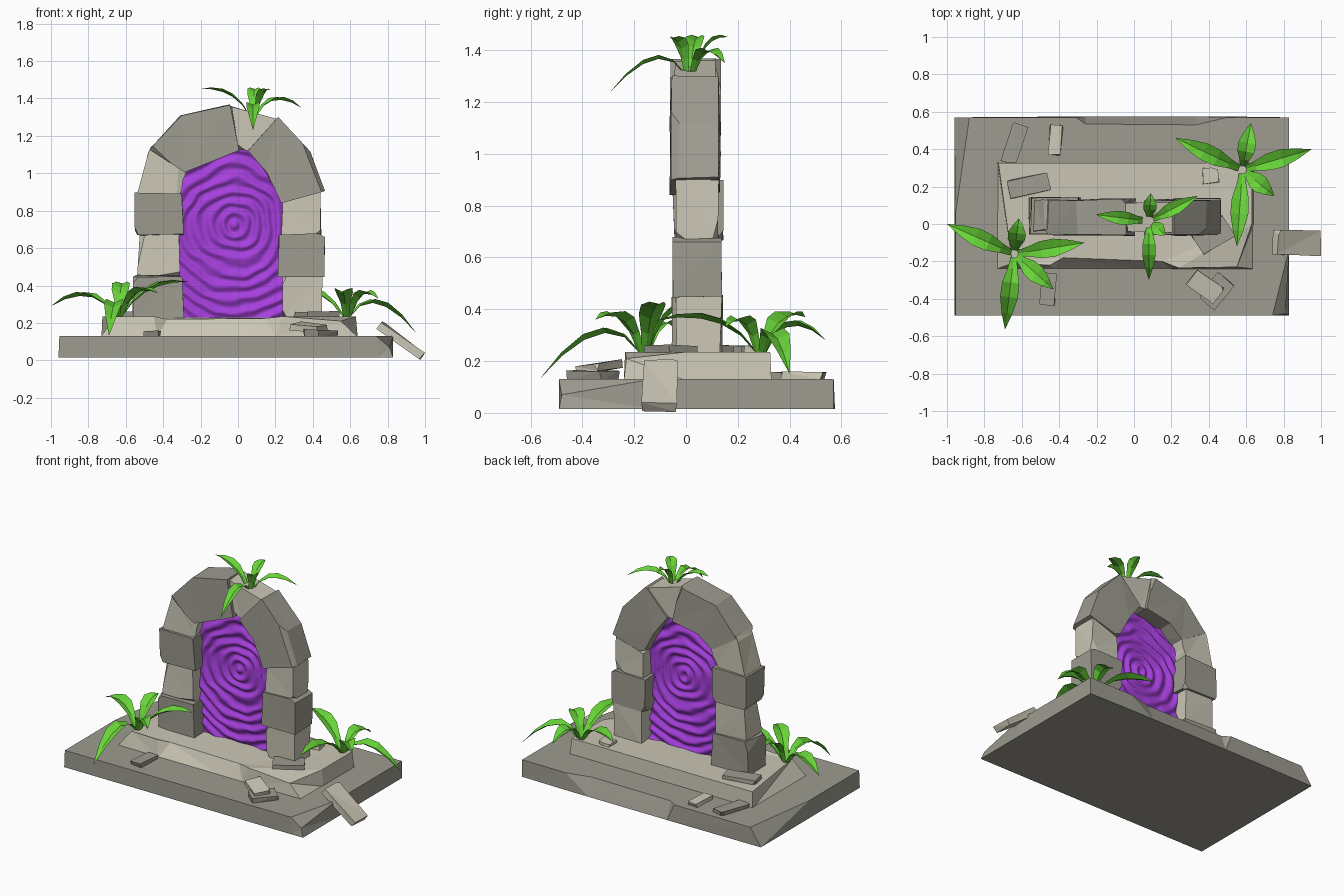
import bpy, bmesh, math, random
from mathutils import Vector, Euler, noise

if "Cube" in bpy.data.objects:
    bpy.data.objects.remove(bpy.data.objects["Cube"])

random.seed(7)


def material(name, color):
    m = bpy.data.materials.new(name)
    m.diffuse_color = (*color, 1)
    m.use_nodes = True
    m.node_tree.nodes["Principled BSDF"].inputs["Base Color"].default_value = m.diffuse_color
    return m


LIGHT = material("light_stone", (0.60, 0.57, 0.47))
DARK = material("dark_stone", (0.34, 0.33, 0.28))
GREEN = material("leaf_green", (0.14, 0.66, 0.04))
PURPLE = material("portal_purple", (0.38, 0.05, 0.72))


def finish(name, bm, mat, smooth=False):
    me = bpy.data.meshes.new(name)
    bm.to_mesh(me)
    bm.free()
    me.materials.append(mat)
    for p in me.polygons:
        p.use_smooth = smooth
    ob = bpy.data.objects.new(name, me)
    bpy.context.collection.objects.link(ob)
    return ob


def stone(name, ring_a, ring_b, mat, jitter=0.0, chips=0, chip=0.03):
    """Solid between two matching rings, roughened and with corners cut off."""
    bm = bmesh.new()
    rough = lambda p: Vector(p) + Vector([random.uniform(-jitter, jitter) for _ in range(3)])
    a = [bm.verts.new(rough(p)) for p in ring_a]
    b = [bm.verts.new(rough(p)) for p in ring_b]
    n = len(a)
    bm.faces.new(a)
    bm.faces.new(b[::-1])
    for i in range(n):
        j = (i + 1) % n
        bm.faces.new((a[j], a[i], b[i], b[j]))
    bmesh.ops.triangulate(bm, faces=bm.faces[:])
    mid = sum((v.co for v in bm.verts), Vector()) / len(bm.verts)
    corners = random.sample([v.co.copy() for v in bm.verts], chips)
    for c in corners:
        d = (c - mid).normalized()
        d = (d + Vector([random.uniform(-0.5, 0.5) for _ in range(3)])).normalized()
        far = max(v.co.dot(d) for v in bm.verts)
        bmesh.ops.bisect_plane(bm, geom=bm.verts[:] + bm.edges[:] + bm.faces[:],
                               plane_co=d * (far - chip), plane_no=d, clear_outer=True)
        bmesh.ops.holes_fill(bm, edges=bm.edges[:], sides=0)
    bmesh.ops.recalc_face_normals(bm, faces=bm.faces[:])
    return finish(name, bm, mat)


def at_z(pts, z):
    return [(x, y, z) for x, y in pts]


# Lower platform, with broken edges along its back, left and front right
stone("base_slab",
      at_z([(-.96, -.49), (.75, -.49), (.83, -.49), (.83, -.13), (.83, .57), (.5, .575),
            (.33, .575), (-.26, .575), (-.31, .575), (-.96, .57), (-.96, .05)], .015),
      [(-.955, -.49, .13), (.74, -.49, .13), (.81, -.48, .07), (.83, -.13, .13), (.83, .57, .13),
       (.5, .57, .13), (.33, .53, .13), (-.26, .535, .13), (-.31, .57, .13),
       (-.88, .57, .13), (-.955, .05, .13)], DARK)

# Upper step, with a long chip along its front edge
stone("upper_step",
      at_z([(-.735, -.24), (-.43, -.24), (-.3, -.24), (.03, -.24), (.2, -.24), (.64, -.24),
            (.64, .0), (.64, .33), (-.73, .33)], .125),
      [(-.65, -.21, .235), (-.45, -.22, .235), (-.38, -.18, .22), (.15, -.2, .225),
       (.24, -.235, .235), (.55, -.23, .21), (.63, .0, .235), (.63, .325, .235),
       (-.725, .325, .235)], LIGHT)

# Arch stones: outline seen from the front, front y, back y
ARCH = [
    ("left_pillar_1", DARK, [(-.56, .23), (-.29, .23), (-.295, .45), (-.555, .45)], -.05, .14),
    ("left_pillar_2", LIGHT, [(-.535, .45), (-.31, .45), (-.31, .67), (-.53, .67)], -.035, .125),
    ("left_pillar_3", DARK, [(-.555, .67), (-.295, .67), (-.3, .895), (-.55, .895)], -.05, .14),
    ("left_springer", LIGHT, [(-.535, .895), (-.305, .895), (-.3, .955), (-.275, 1.01),
                              (-.46, 1.14), (-.48, 1.11)], -.035, .125),
    ("left_arch_stone", DARK, [(-.47, 1.125), (-.285, 1.005), (-.18, 1.085), (.005, 1.125),
                               (-.045, 1.365), (-.305, 1.31)], -.06, .13),
    ("keystone", LIGHT, [(0, 1.13), (.05, 1.125), (.225, 1.285), (-.04, 1.36)], -.045, .115),
    ("right_arch_stone", DARK, [(.05, 1.125), (.155, 1.0), (.235, .835), (.465, .91),
                                (.39, 1.12), (.22, 1.3)], -.06, .13),
    ("right_springer", LIGHT, [(.235, .67), (.44, .67), (.435, .9), (.24, .84)], -.035, .125),
    ("right_pillar_2", DARK, [(.21, .45), (.465, .45), (.465, .675), (.215, .675)], -.05, .14),
    ("right_pillar_1", LIGHT, [(.235, .23), (.445, .23), (.445, .45), (.235, .45)], -.035, .135),
]
for name, mat, pts, y0, y1 in ARCH:
    stone(name, [(x, y0, z) for x, z in pts], [(x, y1, z) for x, z in pts],
          mat, 0.006, 2, 0.018)

# Loose stones: centre, size, rotation in degrees
LOOSE = [
    ("loose_stone_1", DARK, (-.64, .43, .14), (.08, .21, .03), (0, 0, -18)),
    ("loose_stone_2", LIGHT, (-.42, .45, .14), (.07, .16, .03), (0, 0, -4)),
    ("loose_stone_3", DARK, (-.56, .205, .245), (.22, .10, .03), (0, 0, 13)),
    ("loose_stone_4", DARK, (-.46, -.35, .14), (.08, .17, .03), (0, 0, -3)),
    ("loose_stone_5", DARK, (.44, -.36, .145), (.17, .11, .035), (0, 0, 50)),
    ("loose_stone_6", LIGHT, (.38, -.335, .178), (.18, .10, .03), (8, 4, -35)),
    ("loose_stone_7", LIGHT, (.41, .26, .24), (.08, .08, .03), (0, 0, 5)),
    ("loose_stone_8", DARK, (.42, -.06, .24), (.20, .13, .04), (0, 0, 30)),
    ("fallen_stone", LIGHT, (.872, -.1, .105), (.28, .13, .045), (0, 36, -2)),
]
for name, mat, loc, size, rot in LOOSE:
    e = Euler([math.radians(r) for r in rot])

    def ring(sz):
        out = []
        for sx, sy in ((-1, -1), (1, -1), (1, 1), (-1, 1)):
            p = Vector((sx * size[0] / 2, sy * size[1] / 2, sz * size[2] / 2))
            p.rotate(e)
            out.append(p + Vector(loc))
        return out
    stone(name, ring(-1), ring(1), mat, 0.005, 1, 0.012)

# Rippling portal sheet, its rim hidden inside the arch stones
TOP = [(-.4, .97), (-.3, 1.05), (-.18, 1.13), (0, 1.17), (.12, 1.13), (.2, 1.03), (.3, .93)]


def top_at(x):
    for (xa, za), (xb, zb) in zip(TOP, TOP[1:]):
        if x <= xb:
            return za + (zb - za) * (x - xa) / (xb - xa)
    return TOP[-1][1]


bm = bmesh.new()
COLS, ROWS = 80, 120
grid = []
for i in range(COLS + 1):
    x = -.345 + .605 * i / COLS
    col = []
    for j in range(ROWS + 1):
        z = .23 + (top_at(x) - .23) * j / ROWS
        r = math.hypot(x + .02, z - .72)
        wob = noise.noise(Vector((x * 5, z * 7, 1.3))) * 3.2
        wob += noise.noise(Vector((x * 13, z * 15, 4))) * 1.0
        col.append(bm.verts.new((x, .04 + .009 * math.sin(r * 92 + wob), z)))
    grid.append(col)
for a, b in zip(grid, grid[1:]):
    for j in range(ROWS):
        bm.faces.new((a[j], b[j], b[j + 1], a[j + 1]))
finish("portal_surface", bm, PURPLE, True)


# Plants: folded leaves that arch from a shared root out to their tips
def plant(name, root, tips, lift, width):
    bm = bmesh.new()
    root = Vector(root)
    for tip in tips:
        tip = Vector(tip)
        flat = Vector((tip.x - root.x, tip.y - root.y, 0))
        d = flat.normalized()
        side = Vector((-d.y, d.x, 0))
        start = root + d * .02
        ctrl = root + flat * .38
        ctrl.z = max(root.z + lift, tip.z + .03)
        rows = []
        for t, w in ((0, .35), (.2, .55), (.42, .95), (.62, 1), (.82, .6)):
            p = start * (1 - t) ** 2 + ctrl * 2 * t * (1 - t) + tip * t * t
            s, up = side * w * width, Vector((0, 0, w * width * .45))
            rows.append([bm.verts.new(q) for q in (p - s + up * .5, p - up * .5, p + s + up * .5)])
        end = bm.verts.new(tip)
        for a, b in zip(rows, rows[1:]):
            for k in (0, 1):
                bm.faces.new((a[k + 1], a[k], b[k], b[k + 1]))
        for k in (0, 1):
            bm.faces.new((rows[-1][k + 1], rows[-1][k], end))
    for f in bm.faces:
        f.normal_update()
        if f.normal.z < 0:
            f.normal_flip()
    finish(name, bm, GREEN)


plant("left_plant", (-.64, -.16, .235),
      [(-1.0, 0, .29), (-.615, .03, .41), (-.265, -.1, .42), (-.43, -.35, .36), (-.69, -.565, .13)],
      .21, .048)
plant("right_plant", (.58, .29, .235),
      [(.22, .46, .37), (.625, .54, .28), (.95, .4, .15), (.75, .15, .33), (.55, -.12, .355)],
      .20, .048)
plant("top_plant", (.08, .015, 1.31),
      [(-.205, .05, 1.45), (.09, .165, 1.45), (.34, .15, 1.35), (.17, -.06, 1.445), (.08, -.3, 1.23)],
      .16, .036)
